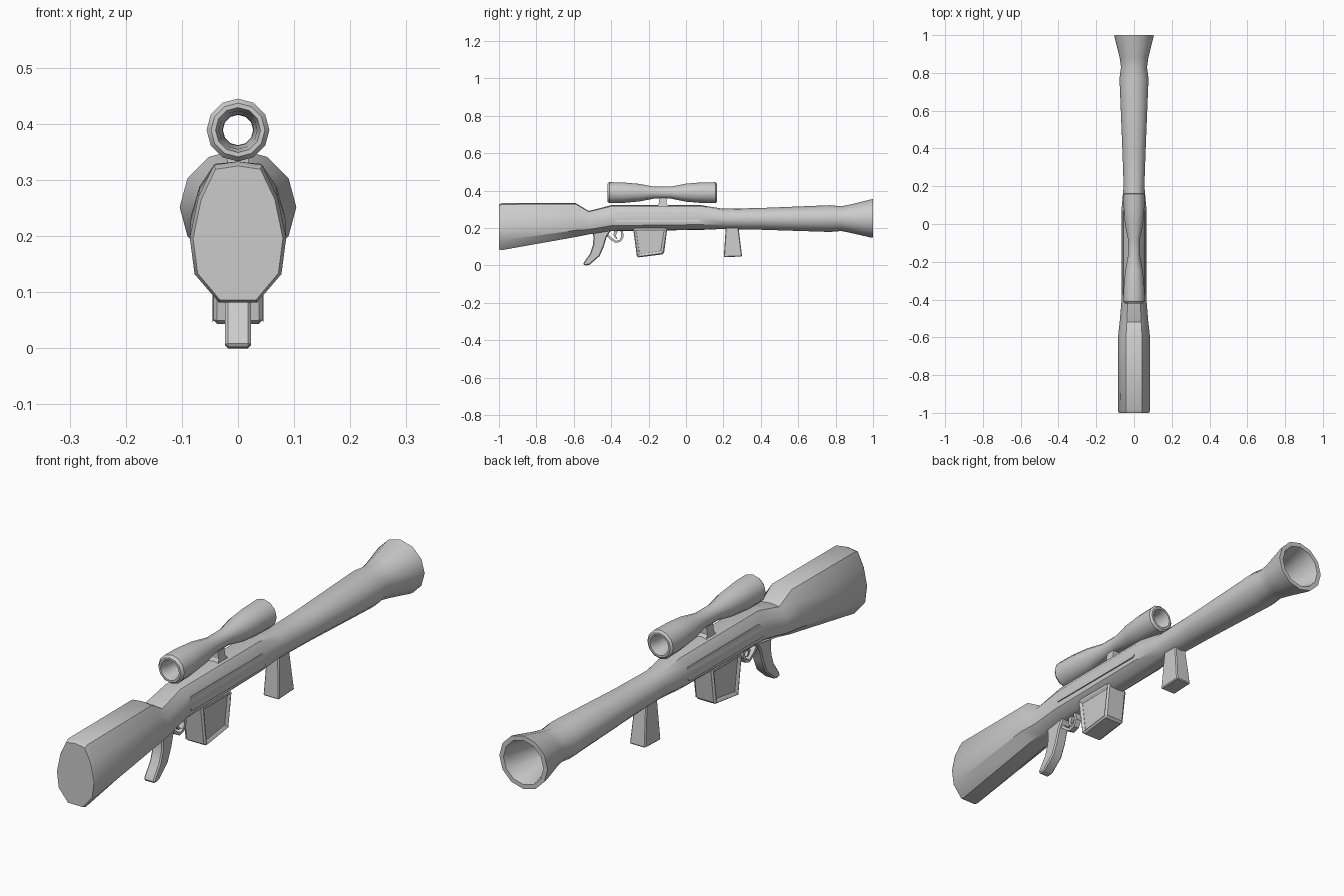
import bpy, bmesh, math
from mathutils import Vector

if "Cube" in bpy.data.objects:
    bpy.data.objects.remove(bpy.data.objects["Cube"])

ROUND = [(math.sin(math.radians(a)), math.cos(math.radians(a))) for a in range(0, 181, 30)]
STOCK = [(0, 1), (.5, .95), (.82, .5), (1, -.08), (.9, -.6), (.4, -1), (0, -1)]


def finish(name, bm, angle=35):
    bmesh.ops.recalc_face_normals(bm, faces=bm.faces)
    me = bpy.data.meshes.new(name)
    bm.to_mesh(me)
    bm.free()
    ob = bpy.data.objects.new(name, me)
    bpy.context.collection.objects.link(ob)
    bpy.ops.object.select_all(action='DESELECT')
    ob.select_set(True)
    bpy.context.view_layer.objects.active = ob
    bpy.ops.object.shade_smooth_by_angle(angle=math.radians(angle))
    return ob


def loft(name, sections, cap=True, closed=False):
    """Sections are (y, half width, z bottom, z top, stock blend)."""
    bm = bmesh.new()
    rings = []
    for y, w, z0, z1, t in sections:
        half = [Vector(a).lerp(Vector(b), t) for a, b in zip(ROUND, STOCK)]
        pts = half + [Vector((-p.x, p.y)) for p in half[-2:0:-1]]
        rings.append([bm.verts.new((p.x * w, y, (z0 + z1) / 2 + p.y * (z1 - z0) / 2)) for p in pts])
    pairs = list(zip(rings, rings[1:]))
    if closed:
        pairs.append((rings[-1], rings[0]))
    for a, b in pairs:
        for i in range(12):
            j = (i + 1) % 12
            bm.faces.new((a[i], a[j], b[j], b[i]))
    if cap:
        bm.faces.new(rings[0])
        bm.faces.new(rings[-1])
    return finish(name, bm)


def plate(name, profile, w, bevel=0.0, inset=False, w_top=None):
    """Extrude a (y, z) profile to both sides of x = 0."""
    bm = bmesh.new()
    zs = [z for _, z in profile]
    lo, hi = min(zs), max(zs)
    w_top = w if w_top is None else w_top
    sides = [[bm.verts.new((s * (w + (w_top - w) * (z - lo) / (hi - lo)), y, z)) for y, z in profile]
             for s in (-1, 1)]
    n = len(profile)
    caps = [bm.faces.new(s) for s in sides]
    for i in range(n):
        j = (i + 1) % n
        bm.faces.new((sides[0][i], sides[0][j], sides[1][j], sides[1][i]))
    bmesh.ops.recalc_face_normals(bm, faces=bm.faces)
    if inset:
        bmesh.ops.inset_individual(bm, faces=caps, thickness=0.018)
        bmesh.ops.inset_individual(bm, faces=caps, thickness=0.006, depth=-0.008)
    if bevel:
        edges = [e for e in bm.edges if len(e.link_faces) == 2 and e.calc_face_angle_signed() > .6
                 and min(v.co.z for v in e.verts) < hi - .01]
        bmesh.ops.bevel(bm, geom=edges, offset=bevel, segments=1, affect='EDGES')
    return finish(name, bm, 30)


# Stock, receiver, barrel and hollow flared muzzle in one loft
loft("stock_and_barrel", [
    (-1.0, .080, .086, .325, 1), (-.985, .086, .082, .333, 1), (-.59, .084, .152, .333, 1),
    (-.52, .076, .166, .291, .9), (-.40, .066, .183, .322, .7), (.08, .066, .190, .322, .7),
    (.20, .055, .195, .303, .3), (.40, .062, .191, .307, 0), (.77, .077, .179, .322, 0),
    (.83, .069, .184, .316, 0), (.88, .076, .174, .326, 0), (.985, .102, .150, .352, 0),
    (1.0, .104, .148, .355, 0), (1.0, .086, .165, .337, 0), (.975, .078, .173, .329, 0),
    (.86, .056, .195, .307, 0), (.78, .054, .197, .305, 0)])

# Flat panels on both sides of the receiver
plate("receiver_panels", [(-.38, .232), (.07, .232), (.08, .24), (.08, .275), (.07, .283),
                          (-.37, .283), (-.38, .275)], .067, w_top=.058)

# Open scope tube
OUTER = [(-.42, .048), (-.41, .056), (-.34, .055), (-.25, .047), (-.17, .032), (-.08, .032),
         (.0, .048), (.07, .054), (.158, .056), (.165, .048)]
INNER = [(.165, .040), (.14, .034), (.0, .028), (-.08, .027), (-.17, .027), (-.25, .028),
         (-.395, .034), (-.42, .040)]
loft("scope", [(y, r, .389 - r, .389 + r, 0) for y, r in OUTER + INNER], cap=False, closed=True)
plate("scope_mount", [(-.155, .315), (-.09, .315), (-.105, .332), (-.105, .362), (-.145, .362),
                      (-.145, .332)], .022, w_top=.014)

# Magazine with recessed side panels
plate("magazine", [(-.283, .20), (-.262, .042), (-.118, .060), (-.100, .20)], .045, .008, True)

# Pistol grip
plate("pistol_grip", [(-.50, .19), (-.40, .19), (-.425, .15), (-.44, .10), (-.462, .05),
                      (-.515, .004), (-.535, 0), (-.55, .004), (-.545, .018), (-.512, .065),
                      (-.497, .11), (-.495, .15)], .023, .005)

# Trigger guard and trigger
plate("trigger_guard", [(-.435, .165), (-.40, .135), (-.375, .120), (-.347, .128), (-.333, .155),
                        (-.340, .20), (-.352, .20), (-.346, .157), (-.354, .138), (-.373, .131),
                        (-.395, .146), (-.425, .175)], .012)
plate("trigger", [(-.385, .19), (-.362, .19), (-.375, .160), (-.366, .141), (-.376, .143),
                  (-.387, .160)], .006)

# Front grip
plate("front_grip", [(.213, .21), (.202, .044), (.300, .048), (.280, .21)], .034, .004, w_top=.026)
